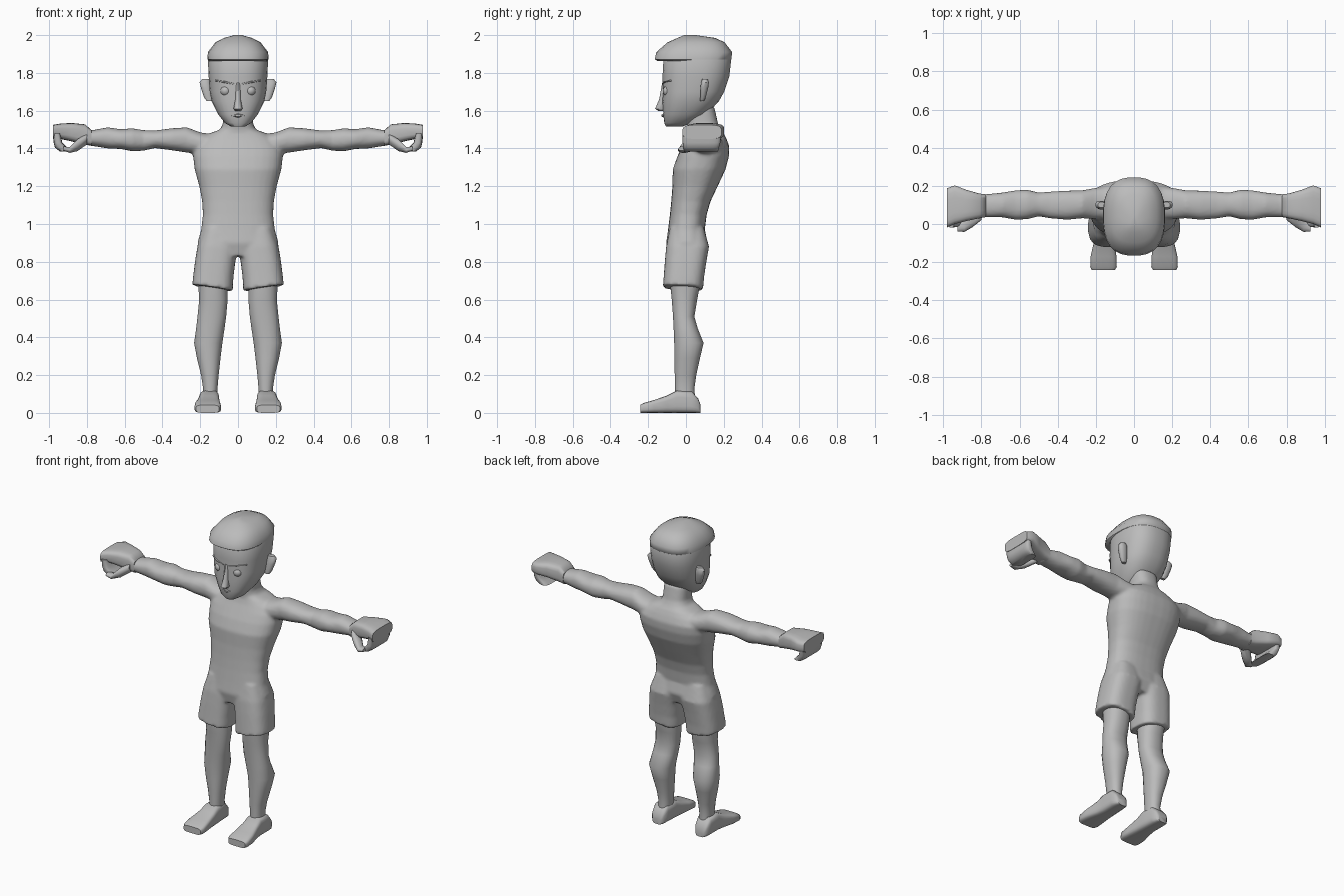
import bpy, bmesh, math

grey = bpy.data.materials.new("plain grey")
grey.diffuse_color = (0.5, 0.5, 0.5, 1)


def loft(bm, axis, rings, s=1, exp=2.3, n=20):
    """Skin rings (t, lo_a, hi_a, lo_b, hi_b) along an axis; s=-1 mirrors in x."""
    loops = []
    for t, a0, a1, b0, b1 in rings:
        loop = []
        for i in range(n):
            w = 2 * math.pi * (i + 0.5) / n
            c, d = math.cos(w), math.sin(w)
            a = (a0 + a1) / 2 + (a1 - a0) / 2 * math.copysign(abs(c) ** (2 / exp), c)
            b = (b0 + b1) / 2 + (b1 - b0) / 2 * math.copysign(abs(d) ** (2 / exp), d)
            x, y, z = {"x": (t, a, b), "y": (a, t, b), "z": (a, b, t)}[axis]
            loop.append(bm.verts.new((s * x, y, z)))
        loops.append(loop)
    faces = [bm.faces.new(loops[0]), bm.faces.new(loops[-1][::-1])]
    for p, q in zip(loops, loops[1:]):
        for i in range(n):
            j = (i + 1) % n
            faces.append(bm.faces.new((p[i], q[i], q[j], p[j])))
    bmesh.ops.recalc_face_normals(bm, faces=faces)
    return loops


def finish(name, bm, angle=50):
    me = bpy.data.meshes.new(name)
    bm.to_mesh(me)
    bm.free()
    me.materials.append(grey)
    for p in me.polygons:
        p.use_smooth = True
    me.set_sharp_from_angle(angle=math.radians(angle))
    ob = bpy.data.objects.new(name, me)
    bpy.context.collection.objects.link(ob)
    return ob


def part(name, axis, rings, s=1, exp=2.3, n=20, angle=50):
    bm = bmesh.new()
    loft(bm, axis, rings, s, exp, n)
    return finish(name, bm, angle)


# Body: torso, neck, shorts and arms fused into one smooth skin
bm = bmesh.new()
loft(bm, "z", [
    (.83, -.20, .20, -.09, .09), (.90, -.215, .215, -.105, .115),
    (.97, -.195, .195, -.095, .10), (1.05, -.186, .186, -.085, .11),
    (1.12, -.19, .19, -.078, .13), (1.20, -.205, .205, -.072, .168),
    (1.29, -.23, .23, -.07, .21), (1.36, -.238, .238, -.045, .228),
    (1.41, -.235, .235, -.02, .23), (1.45, -.20, .20, .0, .215),
    (1.48, -.15, .15, .01, .20), (1.50, -.095, .095, .01, .185),
    (1.53, -.08, .08, .005, .17), (1.62, -.08, .08, .0, .15)], exp=2.5, n=32)
for s in (1, -1):
    legs = loft(bm, "z", [
        (.98, .03, .18, -.085, .095), (.88, .0, .215, -.105, .122),
        (.80, .014, .228, -.112, .108), (.72, .024, .238, -.118, .096),
        (.66, .028, .242, -.122, .09)], s, exp=2.8, n=32)
    for v in legs[-1]:  # slanted hem
        v.co.z += .15 * (abs(v.co.x) - .135) - .06 * v.co.y
    loft(bm, "x", [
        (.10, .03, .20, 1.37, 1.47), (.20, .025, .19, 1.37, 1.485),
        (.27, .03, .177, 1.378, 1.512), (.35, .022, .175, 1.39, 1.507),
        (.44, .03, .17, 1.402, 1.495), (.50, .04, .165, 1.388, 1.497),
        (.56, .025, .18, 1.385, 1.507), (.62, .022, .177, 1.397, 1.502),
        (.69, .035, .165, 1.40, 1.512), (.77, .035, .157, 1.413, 1.497),
        (.80, .035, .157, 1.415, 1.50)], s, n=24)
body = finish("body", bm)
mod = body.modifiers.new("fuse", "REMESH")
mod.mode = "VOXEL"
mod.voxel_size = 0.01
mod.use_smooth_shade = True
mod = body.modifiers.new("soften", "SMOOTH")
mod.factor = 0.5
mod.iterations = 4

# Head and hair
part("head", "z", [
    (1.515, -.035, .035, -.105, -.02), (1.535, -.07, .07, -.115, .03),
    (1.58, -.105, .105, -.12, .11), (1.65, -.14, .14, -.125, .175),
    (1.70, -.15, .15, -.122, .203), (1.78, -.156, .156, -.125, .23),
    (1.87, -.16, .16, -.12, .24), (1.92, -.14, .14, -.09, .22)], exp=2.5, n=28)
part("hair", "z", [
    (1.862, -.15, .15, -.15, .23), (1.872, -.163, .163, -.166, .241),
    (1.91, -.16, .16, -.158, .245), (1.962, -.12, .12, -.098, .205),
    (1.985, -.075, .075, -.045, .155), (2.0, -.02, .02, -.01, .05)],
    exp=2.6, n=28)

# Face details
part("nose", "z", [
    (1.598, -.015, .015, -.145, -.08), (1.61, -.025, .025, -.163, -.08),
    (1.66, -.015, .015, -.142, -.08), (1.75, -.014, .014, -.125, -.08)], n=10)
part("mouth", "x", [
    (-.035, -.118, -.09, 1.572, 1.578), (0, -.13, -.09, 1.562, 1.586),
    (.035, -.118, -.09, 1.572, 1.578)], n=8)
for s, side in ((1, "left"), (-1, "right")):
    bm = bmesh.new()
    bmesh.ops.create_uvsphere(bm, u_segments=16, v_segments=10, radius=.028)
    bmesh.ops.translate(bm, verts=bm.verts, vec=(s * .066, -.095, 1.705))
    finish(side + "_eye", bm)
    part(side + "_brow", "x", [
        (.02, -.128, -.08, 1.735, 1.748), (.07, -.124, -.07, 1.745, 1.758),
        (.12, -.092, -.04, 1.755, 1.765)], s, n=8)
    part(side + "_ear", "z", [
        (1.65, .135, .165, .075, .095), (1.67, .135, .18, .075, .105),
        (1.72, .14, .197, .075, .118), (1.75, .145, .204, .08, .122),
        (1.767, .15, .19, .085, .115)], s, n=12)

    # Lower leg
    part(side + "_leg", "z", [
        (.78, .06, .21, -.085, .075), (.66, .055, .21, -.082, .072),
        (.60, .054, .206, -.076, .06), (.51, .062, .215, -.069, .045),
        (.45, .07, .222, -.066, .062), (.37, .082, .233, -.063, .094),
        (.29, .092, .218, -.062, .075), (.20, .102, .196, -.06, .055),
        (.13, .108, .185, -.058, .045), (.06, .108, .19, -.058, .05)], s)
    # Foot: flat-soled wedge running from heel to toe
    part(side + "_foot", "y", [
        (.078, .125, .185, 0, .04), (.065, .112, .198, 0, .075),
        (.03, .105, .205, 0, .115), (-.05, .10, .205, 0, .118),
        (-.10, .098, .212, 0, .092), (-.17, .092, .228, 0, .068),
        (-.225, .09, .23, 0, .052), (-.242, .10, .222, 0, .042)], s, exp=4)

    # Curled hand: palm, fingers and thumb
    part(side + "_palm", "x", [
        (.775, .036, .156, 1.415, 1.497), (.81, .03, .16, 1.42, 1.528),
        (.88, .015, .18, 1.437, 1.535), (.94, .0, .203, 1.45, 1.532),
        (.98, -.018, .188, 1.45, 1.525)], s, exp=4)
    part(side + "_fingers", "z", [
        (1.48, .94, .98, -.018, .188), (1.43, .93, .976, -.018, .182),
        (1.405, .905, .97, -.015, .175), (1.385, .885, .945, -.01, .17)], s, exp=4)
    part(side + "_thumb", "x", [
        (.80, .02, .09, 1.42, 1.48), (.85, -.02, .06, 1.385, 1.45),
        (.89, -.042, .02, 1.376, 1.408), (.925, -.04, .0, 1.388, 1.41)], s, n=12)
